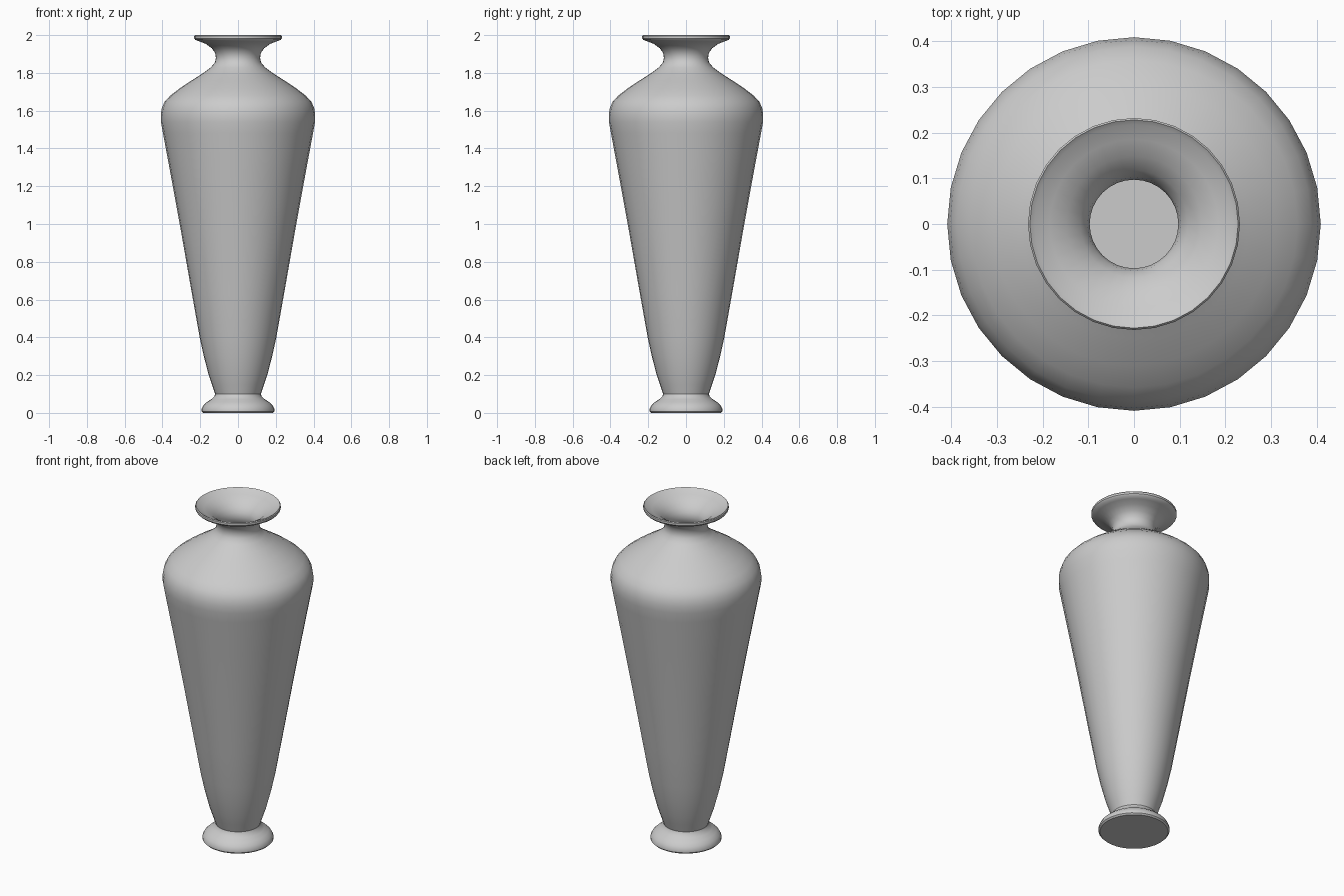
import bpy, bmesh, math

SIDES = 32

# Outer profile (radius, height), foot to lip
outer = [(0.185, 0.0), (0.193, 0.008), (0.193, 0.02), (0.183, 0.04), (0.165, 0.057),
         (0.142, 0.072), (0.125, 0.088), (0.121, 0.10), (0.138, 0.15), (0.155, 0.20),
         (0.181, 0.30), (0.203, 0.40), (0.242, 0.62), (0.305, 0.98), (0.358, 1.27),
         (0.397, 1.48), (0.408, 1.54), (0.409, 1.58), (0.403, 1.615), (0.388, 1.648),
         (0.358, 1.68), (0.31, 1.717), (0.25, 1.757), (0.19, 1.795), (0.145, 1.828),
         (0.122, 1.855), (0.117, 1.88), (0.121, 1.905), (0.138, 1.93), (0.170, 1.953),
         (0.205, 1.967), (0.226, 1.975), (0.232, 1.983), (0.232, 1.995)]

# Inner profile, lip down to the floor
inner = [(0.228, 2.0), (0.218, 1.992), (0.185, 1.978), (0.148, 1.958), (0.118, 1.93),
         (0.102, 1.905), (0.097, 1.88), (0.102, 1.85), (0.13, 1.815), (0.235, 1.742),
         (0.34, 1.67), (0.375, 1.635), (0.389, 1.58), (0.377, 1.48), (0.285, 0.98),
         (0.183, 0.40), (0.135, 0.20), (0.101, 0.11)]


def lathe(name, profile):
    bm = bmesh.new()
    rings = []
    for r, z in profile:
        rings.append([bm.verts.new((r * math.cos(2 * math.pi * i / SIDES),
                                    r * math.sin(2 * math.pi * i / SIDES), z))
                      for i in range(SIDES)])
    for a, b in zip(rings, rings[1:]):
        for i in range(SIDES):
            j = (i + 1) % SIDES
            bm.faces.new((a[i], a[j], b[j], b[i]))
    # underside of the foot and inner floor
    bm.faces.new(rings[0])
    bm.faces.new(rings[-1])
    bmesh.ops.recalc_face_normals(bm, faces=bm.faces)
    mesh = bpy.data.meshes.new(name)
    bm.to_mesh(mesh)
    bm.free()
    obj = bpy.data.objects.new(name, mesh)
    bpy.context.collection.objects.link(obj)
    return obj


# Hollow vase body
vase = lathe("vase", outer + inner)
bpy.context.view_layer.objects.active = vase
vase.select_set(True)
bpy.ops.object.shade_smooth_by_angle(angle=math.radians(35))
